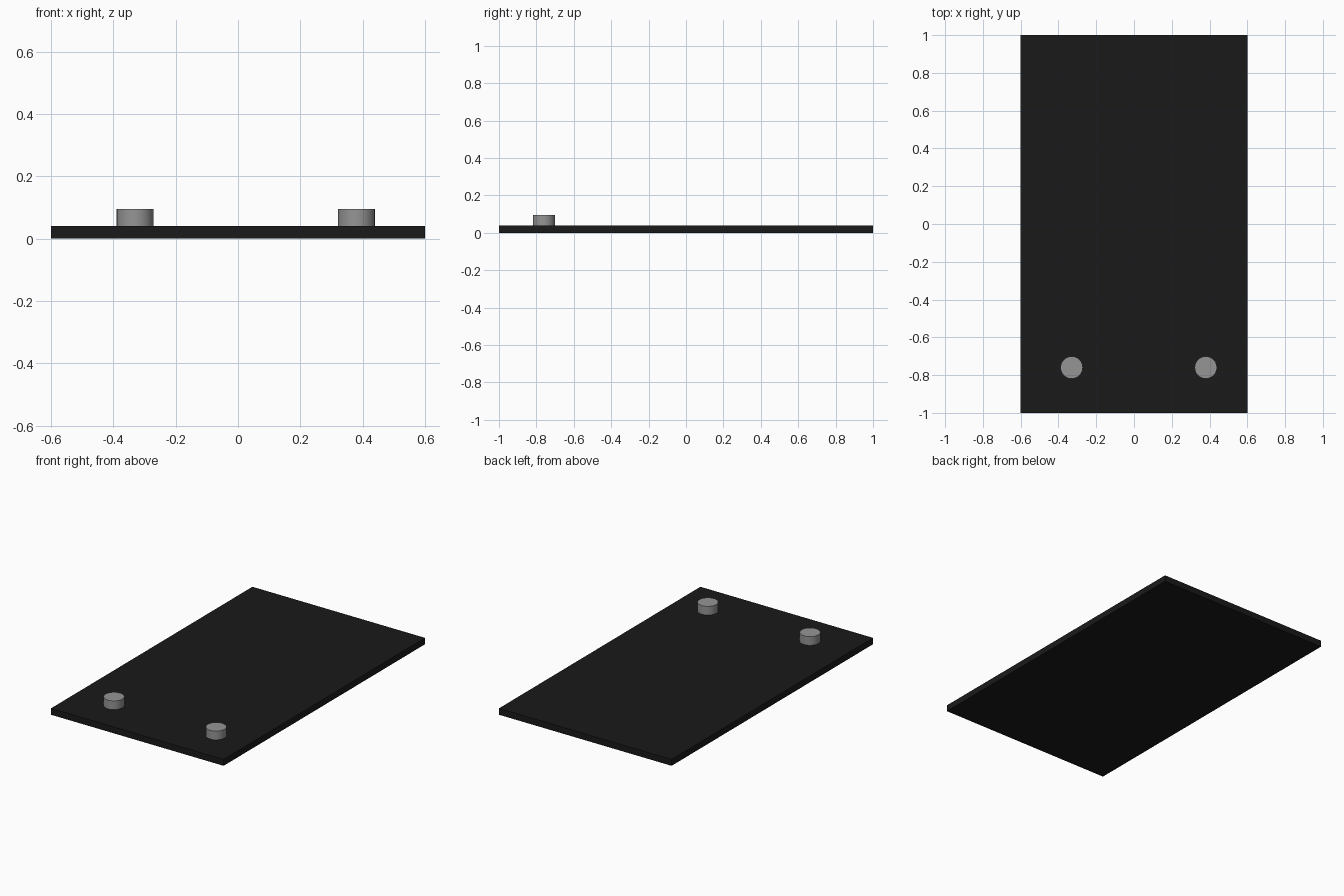
import bpy

if "Cube" in bpy.data.objects:
    bpy.data.objects.remove(bpy.data.objects["Cube"])

# black glass-like slab
bpy.ops.mesh.primitive_cube_add(size=1, location=(0, 0, 0.02))
plate = bpy.context.object
plate.name = "plate"
plate.scale = (1.2, 2.0, 0.04)
bpy.ops.object.transform_apply(location=False, rotation=False, scale=True)
black = bpy.data.materials.new("black")
black.diffuse_color = (0.01, 0.01, 0.01, 1)
black.use_nodes = True
black.node_tree.nodes["Principled BSDF"].inputs["Base Color"].default_value = black.diffuse_color
plate.data.materials.append(black)

# two round knobs standing near the front edge
BOTTOM, TOP = 0.04, 0.095
grey = bpy.data.materials.new("knob_grey")
grey.diffuse_color = (0.3, 0.3, 0.3, 1)
grey.use_nodes = True
grey.node_tree.nodes["Principled BSDF"].inputs["Base Color"].default_value = grey.diffuse_color
for side, x in (("left", -0.33), ("right", 0.38)):
    bpy.ops.mesh.primitive_cylinder_add(
        vertices=32, radius=0.059, depth=TOP - BOTTOM,
        location=(x, -0.76, (TOP + BOTTOM) / 2))
    knob = bpy.context.object
    knob.name = side + "_knob"
    knob.data.materials.append(grey)
    bpy.ops.object.shade_smooth_by_angle()
